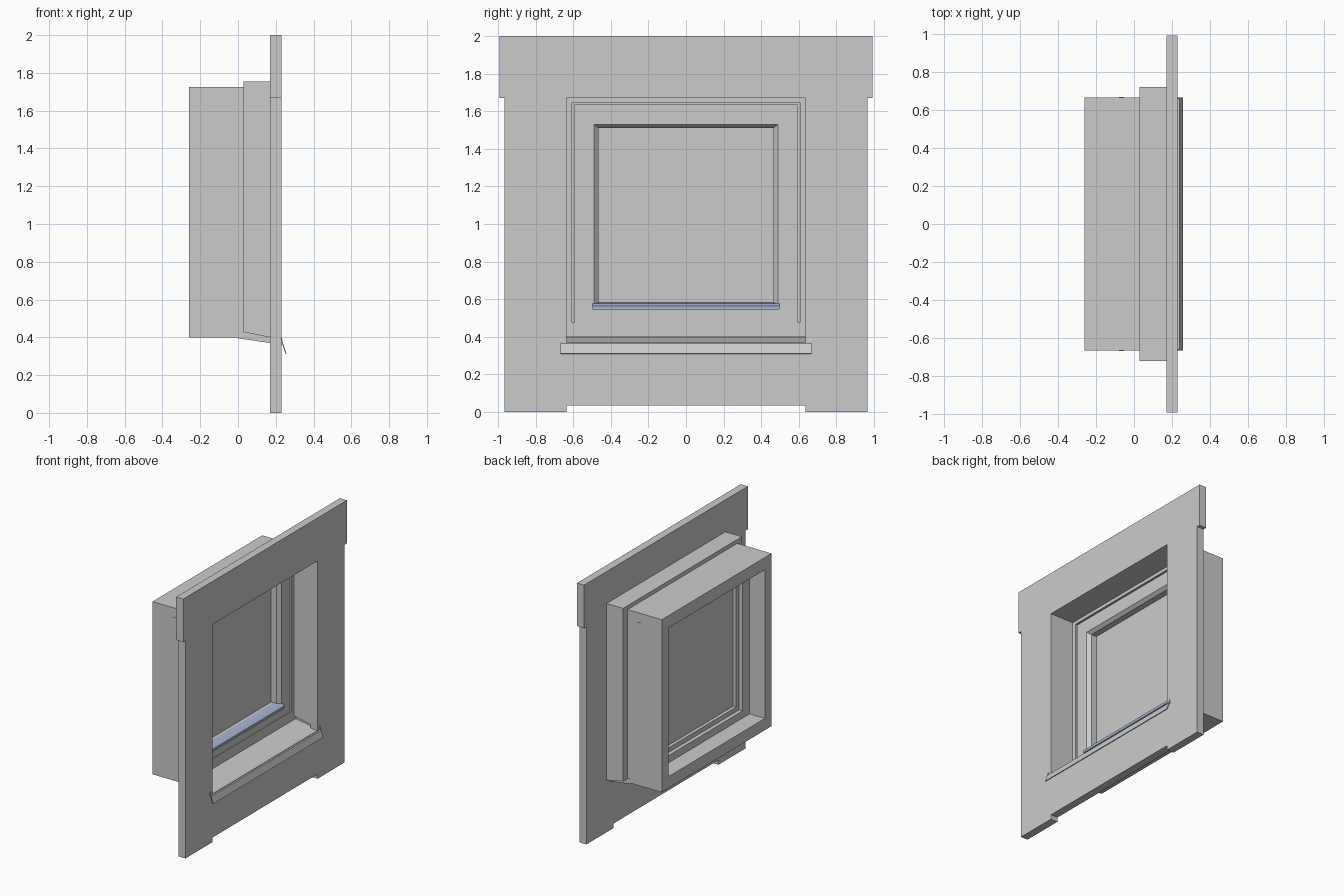
import bpy, bmesh
from mathutils import Vector

if "Cube" in bpy.data.objects:
    bpy.data.objects.remove(bpy.data.objects["Cube"])


def material(name, rgb):
    m = bpy.data.materials.new(name)
    m.diffuse_color = (*rgb, 1)
    m.use_nodes = True
    m.node_tree.nodes["Principled BSDF"].inputs["Base Color"].default_value = m.diffuse_color
    return m


GREY = material("plain grey", (0.6, 0.6, 0.6))
BLUE = material("pale blue", (0.38, 0.46, 0.64))


def finish(name, bm, mat):
    bmesh.ops.recalc_face_normals(bm, faces=bm.faces)
    me = bpy.data.meshes.new(name)
    bm.to_mesh(me)
    bm.free()
    me.materials.append(mat)
    ob = bpy.data.objects.new(name, me)
    bpy.context.collection.objects.link(ob)
    return ob


def prism(name, outlines, lo, hi, axis, mat=GREY):
    """Extrude 2D outlines (later ones are holes) along x (y,z points) or y (x,z points)."""
    def place(a, b, d):
        return Vector((d, a, b)) if axis == "x" else Vector((a, d, b))
    bm = bmesh.new()
    edges = []
    for pts in outlines:
        vs = [bm.verts.new(place(a, b, lo)) for a, b in pts]
        edges += [bm.edges.new((v, vs[i - 1])) for i, v in enumerate(vs)]
    bmesh.ops.triangle_fill(bm, edges=edges, use_beauty=True)
    bmesh.ops.dissolve_limit(bm, angle_limit=0.01, verts=bm.verts, edges=bm.edges)
    ext = bmesh.ops.extrude_face_region(bm, geom=bm.faces[:], use_keep_orig=True)
    moved = [g for g in ext["geom"] if isinstance(g, bmesh.types.BMVert)]
    bmesh.ops.translate(bm, verts=moved, vec=place(0, 0, hi - lo))
    return finish(name, bm, mat)


def ring(name, loops, mat=GREY):
    """Rectangular frame swept through (x, half width, bottom, top) loops."""
    bm = bmesh.new()
    rows = [[bm.verts.new((x, y, z)) for y, z in ((-h, b), (h, b), (h, t), (-h, t))]
            for x, h, b, t in loops]
    for i, row in enumerate(rows):
        prev = rows[i - 1]
        for k in range(4):
            bm.faces.new((prev[k - 1], prev[k], row[k], row[k - 1]))
    return finish(name, bm, mat)


def rect(h, b, t):
    return [(-h, b), (h, b), (h, t), (-h, t)]


def mirrored(half):
    return half + [(-y, z) for y, z in reversed(half)]


# Facade panel with stepped outline and window opening
panel = mirrored([(0.636, 0.035), (0.636, 0.005), (0.965, 0.005), (0.965, 1.67),
                  (0.992, 1.67), (0.992, 2.0)])
for i, (y, z) in enumerate(panel):
    if z == 0.005:
        panel[i] = (y, 0.0)
prism("facade_panel", [panel, rect(0.636, 0.37, 1.67)], 0.17, 0.23, "x")

# Three-sided reveal lining, its feet cut to the sill slope
lining = prism("reveal_lining", [mirrored([(0.636, 1.67), (0.636, 0.40), (0.72, 0.40),
                                           (0.72, 1.755)])], 0.03, 0.17, "x")
for v in lining.data.vertices:
    if v.co.z < 0.5:
        v.co.z = 0.434 - 0.2 * v.co.x

# Fixed outer frame with a rebate for the sash
ring("fixed_frame", [(0.03, 0.665, 0.40, 1.725), (0.03, 0.605, 0.475, 1.645),
                     (-0.13, 0.605, 0.475, 1.645), (-0.13, 0.585, 0.49, 1.63),
                     (-0.26, 0.585, 0.49, 1.63), (-0.26, 0.665, 0.40, 1.725)])

# Sash with bevelled glazing edge and stepped back
ring("sash", [(0.025, 0.593, 0.475, 1.635), (0.025, 0.49, 0.56, 1.53),
              (0.0, 0.465, 0.58, 1.51), (-0.10, 0.465, 0.58, 1.51),
              (-0.10, 0.50, 0.545, 1.545), (-0.13, 0.50, 0.545, 1.545),
              (-0.13, 0.593, 0.475, 1.635)])

# Glass pane
prism("glass_pane", [rect(0.47, 0.575, 1.515)], -0.075, -0.045, "x")

# Blue weather bar below the glass
prism("weather_bar", [[(-0.02, 0.582), (0.025, 0.577), (0.048, 0.565), (0.048, 0.545),
                       (0.025, 0.545), (-0.02, 0.56)]], -0.497, 0.497, "y", BLUE)

# Sloped sill sheet with drip lip and end upstands
prism("sill_sheet", [[(0.0, 0.40), (0.24, 0.364), (0.257, 0.312), (0.253, 0.31),
                      (0.236, 0.36), (0.0, 0.395)]], -0.667, 0.667, "y")
for side, y in (("left", -0.667), ("right", 0.661)):
    prism("sill_upstand_" + side, [[(0.0, 0.397), (0.0, 0.434), (0.232, 0.396),
                                    (0.24, 0.362)]], y, y + 0.006, "y")

# Small slot caps on both sides of the frame
for side, y in (("left", -0.668), ("right", 0.662)):
    prism("slot_cap_" + side, [[(-0.08, 1.641), (-0.053, 1.641), (-0.053, 1.653),
                                (-0.08, 1.653)]], y, y + 0.006, "y")
